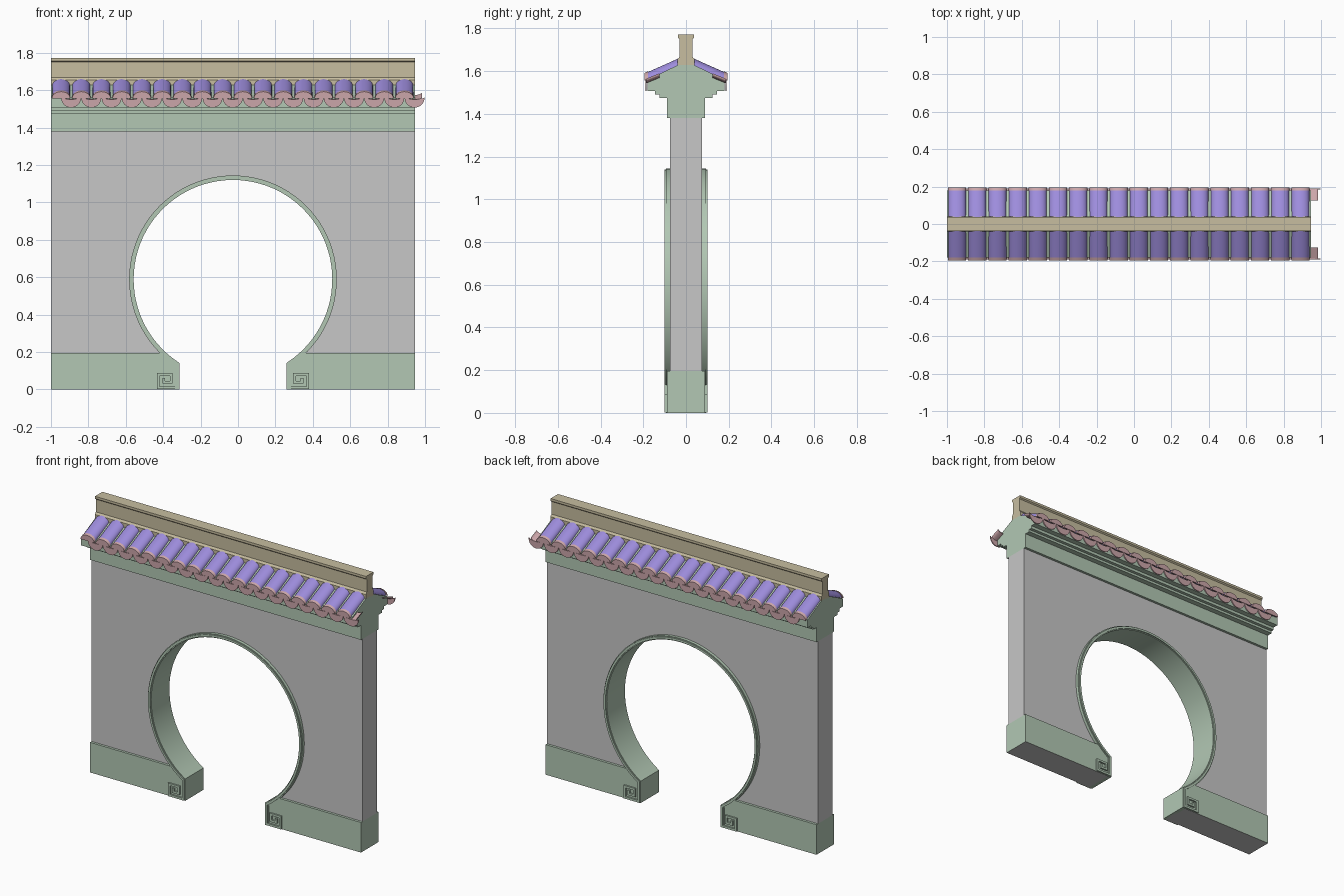
import bpy, bmesh
from math import sin, cos, pi, sqrt, asin
from mathutils import Vector

cube = bpy.data.objects.get("Cube")
if cube:
    bpy.data.objects.remove(cube)

X0, X1 = -1.0, 0.946          # wall ends
CX, CZ, R = -0.027, 0.589, 0.543   # round opening
JAMB = 0.299                  # half distance between the jambs
BASE_TOP, WALL_TOP = 0.195, 1.38
TILES, PITCH = 18, 0.108


def material(name, rgb):
    m = bpy.data.materials.new(name)
    m.use_nodes = True
    m.diffuse_color = (*rgb, 1)
    m.node_tree.nodes["Principled BSDF"].inputs["Base Color"].default_value = (*rgb, 1)
    return m


GREY = material("wall grey", (0.57, 0.57, 0.57))
GREEN = material("pale green stone", (0.445, 0.575, 0.455))
TAN = material("ridge tan", (0.57, 0.51, 0.35))
PURPLE = material("tile purple", (0.34, 0.265, 0.72))
PINK = material("tile end pink", (0.60, 0.38, 0.40))


def finish(name, bm, *mats, smooth=False):
    bmesh.ops.recalc_face_normals(bm, faces=bm.faces)
    mesh = bpy.data.meshes.new(name)
    bm.to_mesh(mesh)
    bm.free()
    for m in mats:
        mesh.materials.append(m)
    ob = bpy.data.objects.new(name, mesh)
    bpy.context.collection.objects.link(ob)
    if smooth:
        bpy.ops.object.select_all(action='DESELECT')
        ob.select_set(True)
        bpy.context.view_layer.objects.active = ob
        bpy.ops.object.shade_smooth_by_angle(angle=0.6)
    return ob


def loft(bm, start, end):
    """Closed prism between two matching outlines."""
    a = [bm.verts.new(p) for p in start]
    b = [bm.verts.new(p) for p in end]
    bm.faces.new(a)
    bm.faces.new(b[::-1])
    for i in range(len(a)):
        j = (i + 1) % len(a)
        bm.faces.new((a[i], a[j], b[j], b[i]))


def slab(bm, pts, y0, y1):
    """Outline in x and z, given depth in y."""
    loft(bm, [(x, y0, z) for x, z in pts], [(x, y1, z) for x, z in pts])


def moulding(name, half, mat):
    """Mirrored cross-section run along the whole wall."""
    pts = half + [(-y, z) for y, z in reversed(half)]
    bm = bmesh.new()
    loft(bm, [(X0, y, z) for y, z in pts], [(X1, y, z) for y, z in pts])
    return finish(name, bm, mat)


def sweep(bm, path, half, y0, y1):
    """Flat strip with mitred corners following a path in x and z."""
    pts = [Vector(p) for p in path]
    rows = []
    for i, p in enumerate(pts):
        d0 = (p - pts[i - 1]).normalized() if i else (pts[1] - p).normalized()
        d1 = (pts[i + 1] - p).normalized() if i < len(pts) - 1 else d0
        n0, n1 = Vector((-d0.y, d0.x)), Vector((-d1.y, d1.x))
        n = (n0 + n1) / (1 + n0.dot(n1)) * half
        l, r = p + n, p - n
        rows.append([bm.verts.new(c) for c in
                     ((l.x, y0, l.y), (r.x, y0, r.y), (r.x, y1, r.y), (l.x, y1, l.y))])
    for a, b in zip(rows, rows[1:]):
        for k in range(4):
            m = (k + 1) % 4
            bm.faces.new((a[k], a[m], b[m], b[k]))
    bm.faces.new(rows[0])
    bm.faces.new(rows[-1][::-1])


def mirror(pts):
    return [(2 * CX - x, z) for x, z in reversed(pts)]


# Opening outline, from the left jamb over the top to the right jamb
a0 = asin(JAMB / R)
arc = []
for i in range(73):
    a = a0 + (2 * pi - 2 * a0) * i / 72
    arc.append((CX - R * sin(a), CZ - R * cos(a)))
cross = (CX - sqrt(R * R - (CZ - BASE_TOP) ** 2), BASE_TOP)
above = [p for p in arc if p[1] > BASE_TOP]
below = [p for p in arc if p[1] < BASE_TOP and p[0] < CX]

# Wall panel
bm = bmesh.new()
slab(bm, [(X0, BASE_TOP), cross] + above + mirror([cross])
     + [(X1, BASE_TOP), (X1, WALL_TOP), (X0, WALL_TOP)], -0.074, 0.074)
finish("wall", bm, GREY)

# Plinths on both sides, with grey undersides
plinth = [(X0, 0), (CX - JAMB, 0)] + below + [cross, (X0, BASE_TOP)]
for name, pts in (("right_plinth", plinth), ("left_plinth", mirror(plinth))):
    bm = bmesh.new()
    slab(bm, pts, -0.09, 0.09)
    ob = finish(name, bm, GREEN, GREY)
    for f in ob.data.polygons:
        f.material_index = int(f.normal.z < -0.9)

# Lining of the opening
bm = bmesh.new()
sweep(bm, [(CX - JAMB, 0)] + arc + [(CX + JAMB, 0)], 0.012, -0.093, 0.093)
finish("opening_lining", bm, GREEN, smooth=True)

# Raised trim ending in square scrolls, front and back
jx = CX - JAMB
scroll = [(jx - 0.07, 0.062), (jx - 0.07, 0.038), (jx - 0.03, 0.038), (jx - 0.03, 0.08),
          (jx - 0.1, 0.08), (jx - 0.1, 0.009), (jx, 0.009)]
bm = bmesh.new()
for s in (-1, 1):
    sweep(bm, scroll + arc + mirror(scroll), 0.007, s * 0.085, s * 0.1)
finish("scroll_trim", bm, GREEN, smooth=True)

# Stepped eave and ridge
moulding("stepped_eave", [(0.09, WALL_TOP), (0.09, 1.475), (0.125, 1.475), (0.125, 1.49),
                          (0.145, 1.49), (0.145, 1.508), (0.18, 1.508), (0.18, 1.56),
                          (0.04, 1.628)], GREEN)
moulding("ridge", [(0.04, 1.62), (0.04, 1.655), (0.03, 1.668), (0.03, 1.75),
                   (0.038, 1.757), (0.038, 1.772)], TAN)


def barrel(bm, x, s, half, rise, t0, t1):
    """Half-round piece lying on the roof slope between two fractions of it."""
    ends = []
    for t in (t0, t1):
        y, z = 0.035 + 0.15 * t, 1.627 - 0.067 * t
        ends.append([(x + half * cos(pi * k / 12), s * y, z + rise * sin(pi * k / 12))
                     for k in range(13)])
    loft(bm, *ends)


def drip(bm, x, s):
    """Sagging channel with a rounded hanging face."""
    def curve(w, z, sag, n=12):
        return [(x + w * cos(pi * k / n), z - sag * sin(pi * k / n)) for k in range(n + 1)]
    face = curve(0.053, 1.557, 0.05) + curve(0.053, 1.563, 0.012)[::-1]
    slab(bm, face, s * 0.184, s * 0.19)
    ends = []
    for y, z in ((0.125, 1.585), (0.186, 1.56)):
        sec = curve(0.04, z, 0.016) + curve(0.04, z + 0.005, 0.016)[::-1]
        ends.append([(px, s * y, pz) for px, pz in sec])
    loft(bm, *ends)


# Roof tiles, their end caps and the drip tiles between them
tiles, caps, drips = bmesh.new(), bmesh.new(), bmesh.new()
for i in range(TILES):
    x = X0 + PITCH / 2 + i * PITCH
    for s in (-1, 1):
        barrel(tiles, x, s, 0.047, 0.033, 0, 0.97)
        barrel(caps, x, s, 0.049, 0.036, 0.96, 1.06)
        drip(drips, x + PITCH / 2, s)
finish("roof_tiles", tiles, PURPLE, smooth=True)
finish("tile_end_caps", caps, PINK, smooth=True)
finish("drip_tiles", drips, PINK, smooth=True)
